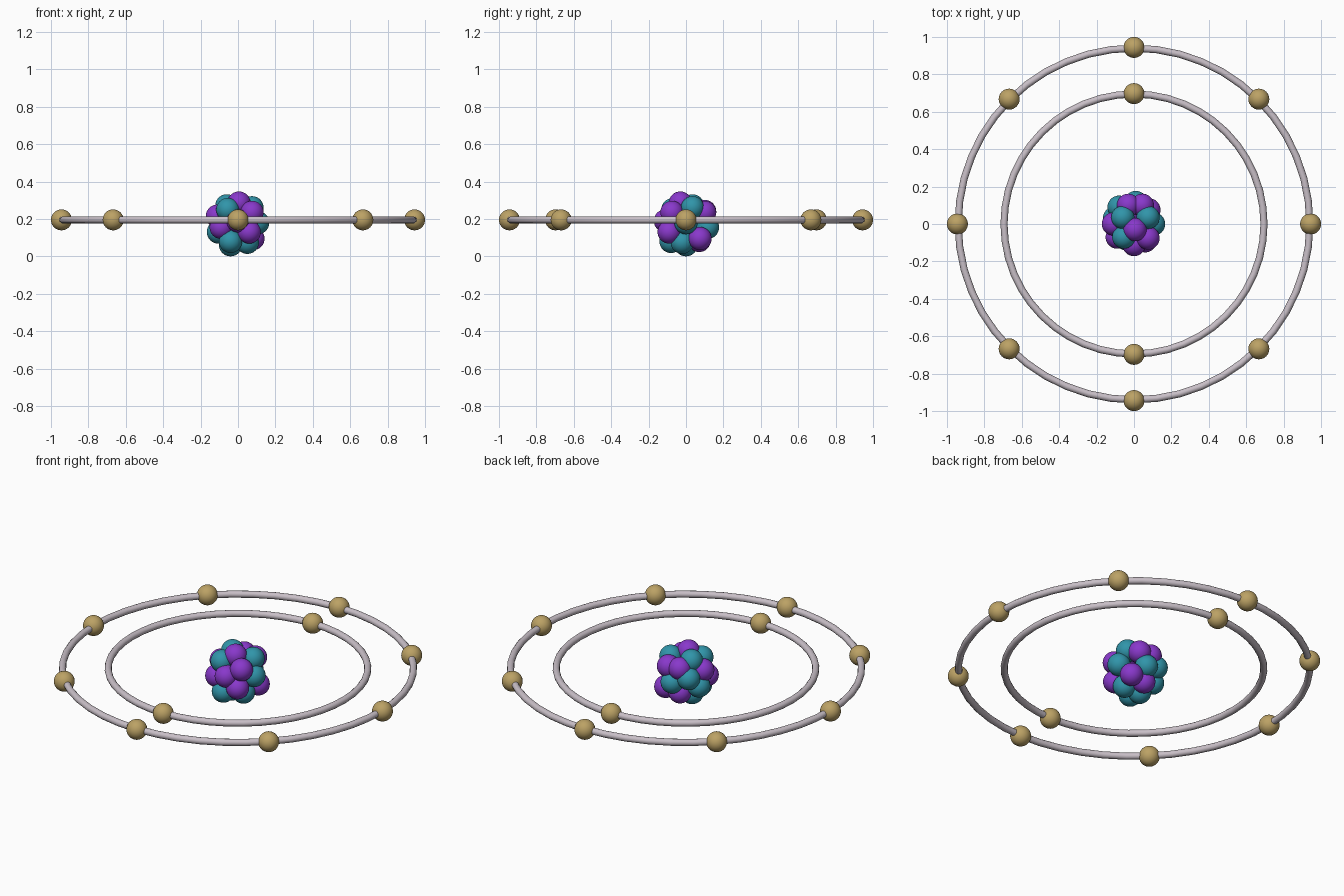
import bpy
from math import sin, cos, pi, radians

if "Cube" in bpy.data.objects:
    bpy.data.objects.remove(bpy.data.objects["Cube"])


def material(name, rgb):
    m = bpy.data.materials.new(name)
    m.diffuse_color = (*rgb, 1)
    m.use_nodes = True
    m.node_tree.nodes["Principled BSDF"].inputs["Base Color"].default_value = m.diffuse_color
    return m


GOLD = material("electron_gold", (0.50, 0.36, 0.13))
PURPLE = material("proton_purple", (0.25, 0.04, 0.60))
TEAL = material("neutron_teal", (0.03, 0.30, 0.40))
RING = material("ring_grey", (0.58, 0.52, 0.57))
Z = 0.195  # height of the orbit plane


def finish(name, mat):
    ob = bpy.context.object
    ob.name = name
    ob.data.materials.append(mat)
    bpy.ops.object.shade_smooth_by_angle(angle=radians(50))


def ball(name, loc, r, mat):
    bpy.ops.mesh.primitive_uv_sphere_add(segments=32, ring_count=16, radius=r, location=loc)
    finish(name, mat)


# orbit rings with evenly spaced electrons
for shell, radius, path, count in (("inner", 0.695, 0.697, 2), ("outer", 0.94, 0.944, 8)):
    bpy.ops.mesh.primitive_torus_add(major_radius=radius, minor_radius=0.019,
                                     major_segments=48, minor_segments=12, location=(0, 0, Z))
    finish(shell + "_orbit", RING)
    for i in range(count):
        a = pi / 2 + 2 * pi * i / count
        ball(f"{shell}_electron_{i + 1}", (path * cos(a), path * sin(a), Z), 0.056, GOLD)

# nucleus: packed cluster of protons and neutrons
protons = [(.005, -.03, .285), (.075, -.075, .235), (-.03, .10, .24), (.045, .10, .235),
           (-.11, 0, .215), (0, -.11, .19), (-.09, -.07, .155), (.06, -.09, .13),
           (.08, .075, .095), (-.01, .07, .085)]
neutrons = [(-.06, .035, .27), (.075, .035, .26), (-.055, -.07, .25), (.105, 0, .18),
            (-.04, -.08, .08), (.05, -.02, .075), (-.105, .03, .13), (.01, .115, .155),
            (-.08, .09, .19), (-.04, 0, .062)]
for kind, spots, mat in (("proton", protons, PURPLE), ("neutron", neutrons, TEAL)):
    for i, p in enumerate(spots):
        ball(f"{kind}_{i + 1}", p, 0.062, mat)
